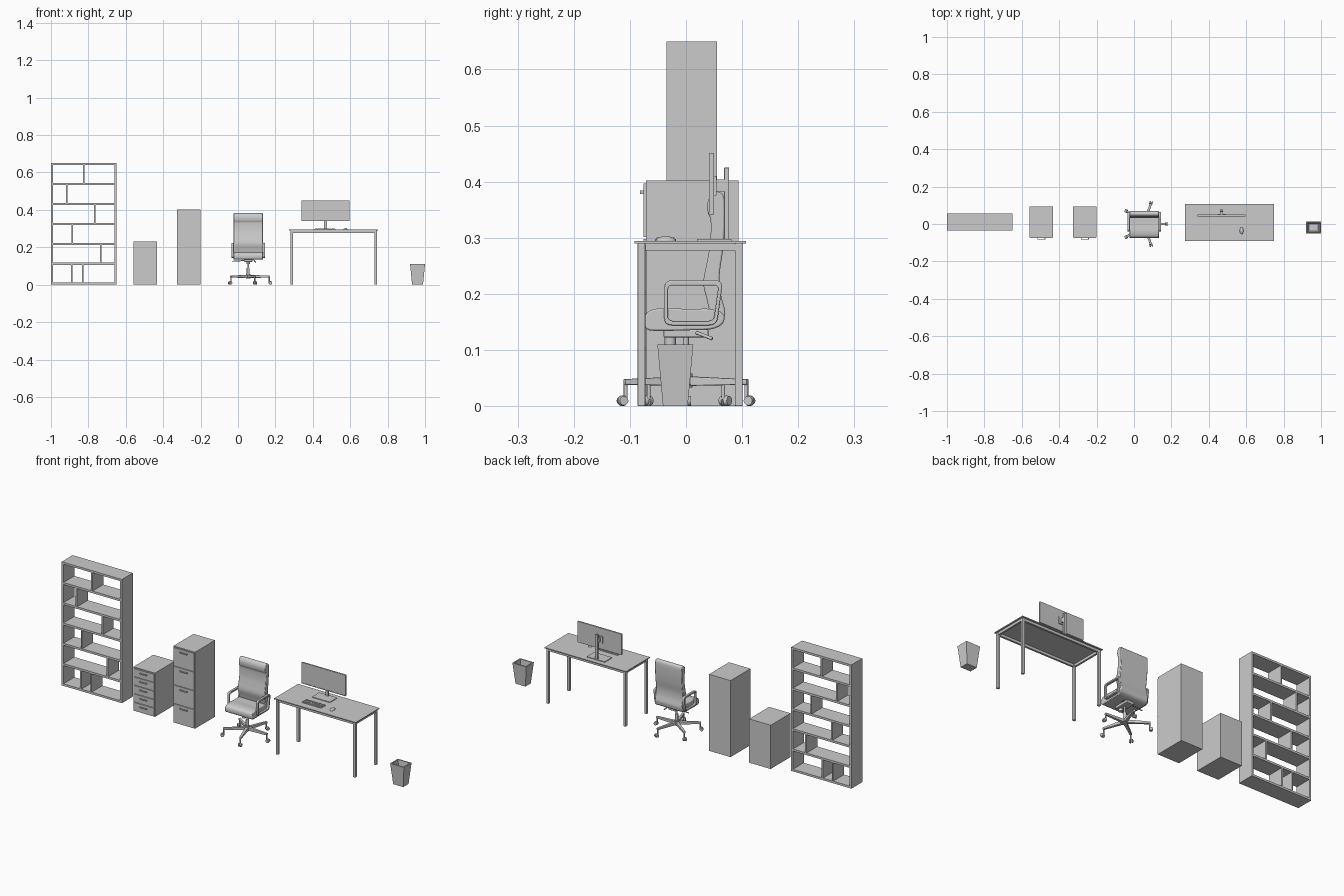
import bpy, bmesh, math
from mathutils import Vector

if "Cube" in bpy.data.objects:
    bpy.data.objects.remove(bpy.data.objects["Cube"])


def finish(name, bm, bevel=0, smooth=False):
    bmesh.ops.recalc_face_normals(bm, faces=bm.faces[:])
    me = bpy.data.meshes.new(name)
    bm.to_mesh(me)
    bm.free()
    ob = bpy.data.objects.new(name, me)
    bpy.context.collection.objects.link(ob)
    if bevel:
        m = ob.modifiers.new("bevel", 'BEVEL')
        m.width, m.segments, m.limit_method = bevel, 2, 'ANGLE'
    if smooth:
        bpy.ops.object.select_all(action='DESELECT')
        ob.select_set(True)
        bpy.context.view_layer.objects.active = ob
        bpy.ops.object.shade_smooth_by_angle(angle=math.radians(40))
    return ob


def add_box(bm, x0, x1, y0, y1, z0, z1):
    vs = bmesh.ops.create_cube(bm, size=1)['verts']
    for v in vs:
        v.co = Vector((x0 + (v.co.x + .5) * (x1 - x0), y0 + (v.co.y + .5) * (y1 - y0),
                       z0 + (v.co.z + .5) * (z1 - z0)))


def box(name, *b, bevel=0):
    bm = bmesh.new()
    add_box(bm, *b)
    return finish(name, bm, bevel)


def rod(name, a, b, r0, r1=None, seg=20):
    a, b = Vector(a), Vector(b)
    bm = bmesh.new()
    bmesh.ops.create_cone(bm, cap_ends=True, segments=seg, radius1=r0,
                          radius2=r0 if r1 is None else r1, depth=(b - a).length)
    bm.transform((b - a).to_track_quat('Z', 'Y').to_matrix().to_4x4())
    bmesh.ops.translate(bm, verts=bm.verts[:], vec=(a + b) / 2)
    return finish(name, bm, 0, True)


def spline(pts, n=5):
    # closed smooth curve through 2D points
    out, k = [], len(pts)
    for i in range(k):
        p = [Vector(pts[(i + j - 1) % k]) for j in range(4)]
        for s in range(n):
            t = s / n
            out.append(.5 * (2 * p[1] + (p[2] - p[0]) * t + (2 * p[0] - 5 * p[1] + 4 * p[2] - p[3]) * t * t
                             + (3 * p[1] - p[0] - 3 * p[2] + p[3]) * t ** 3))
    return out


def prism(name, pts, x0, x1, bevel=0):
    bm = bmesh.new()
    f = bm.faces.new([bm.verts.new((x0, y, z)) for y, z in pts])
    r = bmesh.ops.extrude_face_region(bm, geom=[f])
    bmesh.ops.translate(bm, vec=(x1 - x0, 0, 0), verts=[v for v in r['geom'] if isinstance(v, bmesh.types.BMVert)])
    return finish(name, bm, bevel, True)


# Bookshelf: open frame, evenly spaced shelves, staggered dividers
Y0, Y1, step = -.035, .055, .1065
for n, x in (("left", -1), ("right", -.66)):
    box("shelf_side_" + n, x, x + .01, Y0, Y1, 0, .65)
for i in range(7):
    box("shelf_board", -.99, -.66, Y0, Y1, i * step, i * step + .011)
for row, x in ((0, -.89), (0, -.83), (1, -.735), (2, -.885), (3, -.765), (4, -.915), (5, -.825)):
    box("shelf_divider", x - .004, x + .004, Y0, Y1, row * step + .011, (row + 1) * step)


# Filing cabinets: body, drawer fronts, pulls
def cabinet(name, x0, x1, top, count):
    box(name + "_body", x0, x1, -.071, .094, 0, top)
    h = (top - .008) / count
    xm = (x0 + x1) / 2
    for i in range(count):
        z = .004 + i * h
        box(name + "_drawer_front", x0 + .003, x1 - .003, -.076, -.07, z + .0015, z + h - .0015)
        zt = z + h - .017
        box(name + "_handle", xm - .021, xm + .021, -.082, -.079, zt - .003, zt + .003)
        for s in (-1, 1):
            box(name + "_handle_post", xm + s * .019 - .002, xm + s * .019 + .002, -.08, -.075, zt - .003, zt + .003)


cabinet("low_cabinet", -.558, -.433, .23, 5)
cabinet("tall_cabinet", -.325, -.2, .402, 4)

# Office chair: five-leg base with twin-wheel casters
cx = .0545
for i in range(5):
    a = math.radians(72 * i)
    d, s = Vector((math.cos(a), math.sin(a), 0)), Vector((-math.sin(a), math.cos(a), 0))
    c = Vector((cx, 0, 0))
    bm = bmesh.new()
    rings = []
    for r, w, z0, z1 in ((.005, .008, .036, .053), (.116, .0055, .038, .048)):
        rings.append([bm.verts.new(c + d * r + s * k * w + Vector((0, 0, z)))
                      for k, z in ((-1, z0), (1, z0), (1, z1), (-1, z1))])
    bm.faces.new(rings[0])
    bm.faces.new(rings[1])
    for j in range(4):
        bm.faces.new((rings[0][j], rings[0][j - 1], rings[1][j - 1], rings[1][j]))
    finish("base_leg", bm, .002)
    p = c + d * .113
    rod("caster_stem", p + Vector((0, 0, .012)), p + Vector((0, 0, .04)), .0035, seg=12)
    w = c + d * .119 + Vector((0, 0, .0095))
    for k in (-1, 1):
        rod("caster_wheel", w + s * k * .002, w + s * k * .009, .0095, .008)
    rod("caster_axle", w - s * .004, w + s * .004, .003, seg=12)

# Chair column and tilt mechanism
rod("base_hub", (cx, 0, .033), (cx, 0, .058), .012)
rod("column_sleeve", (cx, 0, .055), (cx, 0, .09), .008)
rod("column_piston", (cx, 0, .09), (cx, 0, .13), .005)
box("tilt_mechanism", cx - .022, cx + .022, -.04, .04, .122, .137, bevel=.003)
rod("tension_knob", (cx, -.028, .11), (cx, -.028, .125), .01)
rod("height_lever", (cx - .01, .02, .13), (cx - .085, .02, .125), .0025, seg=12)
rod("tilt_lever", (cx + .03, .018, .131), (cx + .04, .047, .12), .003, seg=12)

# Seat cushion and padded back
prism("seat", spline([(-.074, .155), (-.066, .169), (-.04, .175), (0, .173), (.045, .173),
                      (.066, .165), (.066, .148), (.045, .137), (0, .135), (-.045, .134), (-.07, .137)]),
      cx - .079, cx + .079, .003)
prism("backrest", spline([(.044, .165), (.037, .19), (.031, .22), (.037, .255), (.043, .29), (.044, .33),
                          (.039, .345), (.039, .365), (.048, .38), (.06, .381), (.068, .37), (.069, .33),
                          (.066, .28), (.06, .235), (.062, .2), (.07, .165), (.06, .148)]),
      cx - .078, cx + .078, .003)


# Armrests: rounded closed loops
def rounded(pts, r, n=5):
    out, k = [], len(pts)
    for i in range(k):
        p, a, b = (Vector(pts[j % k]) for j in (i, i - 1, i + 1))
        a, b = p + (a - p).normalized() * r, p + (b - p).normalized() * r
        for j in range(n + 1):
            t = j / n
            out.append(a * (1 - t) ** 2 + 2 * p * t * (1 - t) + b * t * t)
    return out


outer = rounded([(-.039, .144), (.055, .144), (.066, .224), (-.039, .224)], .014)
inner = rounded([(-.032, .152), (.049, .152), (.058, .215), (-.032, .215)], .008)
for side in (-1, 1):
    bm = bmesh.new()
    xa, xb = cx + side * .077, cx + side * .09
    L = [[bm.verts.new((x, y, z)) for y, z in pts] for x, pts in
         ((xa, outer), (xb, outer), (xb, inner), (xa, inner))]
    n = len(outer)
    for q in range(4):
        for i in range(n):
            bm.faces.new((L[q][i - 1], L[q][i], L[(q + 1) % 4][i], L[(q + 1) % 4][i - 1]))
    finish("armrest", bm, .0015, True)

# Desk: thin top, four square legs, apron frame
dx = .511
box("desk_top", dx - .237, dx + .237, -.092, .107, .29, .2945)
for s in (-1, 1):
    xs = dx + s * .2245
    for y in (-.0795, .094):
        box("desk_leg", xs - .007, xs + .007, y - .007, y + .007, 0, .29, bevel=.002)
    box("desk_side_rail", xs - .005, xs + .005, -.073, .087, .277, .29)
for y in (-.0795, .094):
    box("desk_long_rail", dx - .218, dx + .218, y - .005, y + .005, .277, .29)

# Monitor on a stand
mx = .468
box("monitor_screen", mx - .128, mx + .128, .041, .05, .341, .451, bevel=.001)
box("monitor_bezel_foot", mx - .128, mx + .128, .04, .042, .341, .345)
box("monitor_mount", mx - .02, mx + .02, .05, .054, .375, .41)
box("monitor_arm", mx - .008, mx + .008, .053, .07, .382, .404)
box("stand_post", mx - .008, mx + .008, .068, .077, .296, .425, bevel=.001)
box("stand_base", mx - .052, mx + .052, .02, .081, .2945, .298)

# Keyboard with key grid
box("keyboard", .41, .522, -.055, -.018, .2945, .298)
bm = bmesh.new()
for r in range(5):
    for k in range(15):
        if r or not 4 <= k <= 9:
            x, y = .4125 + k * .0072, -.053 + r * .0068
            add_box(bm, x, x + .006, y, y + .0055, .298, .3)
add_box(bm, .4125 + 4 * .0072, .4125 + 10 * .0072 - .0012, -.053, -.0475, .298, .3)
finish("keyboard_keys", bm)

# Mouse
bm = bmesh.new()
bmesh.ops.create_uvsphere(bm, u_segments=20, v_segments=12, radius=1)
bmesh.ops.bisect_plane(bm, geom=bm.verts[:] + bm.edges[:] + bm.faces[:], plane_co=(0, 0, -.01),
                       plane_no=(0, 0, -1), clear_outer=True)
bmesh.ops.holes_fill(bm, edges=bm.edges[:])
for v in bm.verts:
    v.co = Vector((.575 + v.co.x * .01, -.036 + v.co.y * .018, .2946 + v.co.z * .008))
finish("mouse", bm, 0, True)

# Waste bin: tapered open box with a rolled-in rim
bm = bmesh.new()
rings = []
for hx, hy, z in ((.029, .022, 0), (.04, .032, .11), (.034, .026, .11), (.025, .018, .006)):
    rings.append([bm.verts.new((.96 + a * hx, -.019 + b * hy, z)) for a, b in ((-1, -1), (1, -1), (1, 1), (-1, 1))])
for lo, hi in zip(rings, rings[1:]):
    for i in range(4):
        bm.faces.new((lo[i - 1], lo[i], hi[i], hi[i - 1]))
bm.faces.new(rings[0])
bm.faces.new(rings[-1])
finish("waste_bin", bm)
